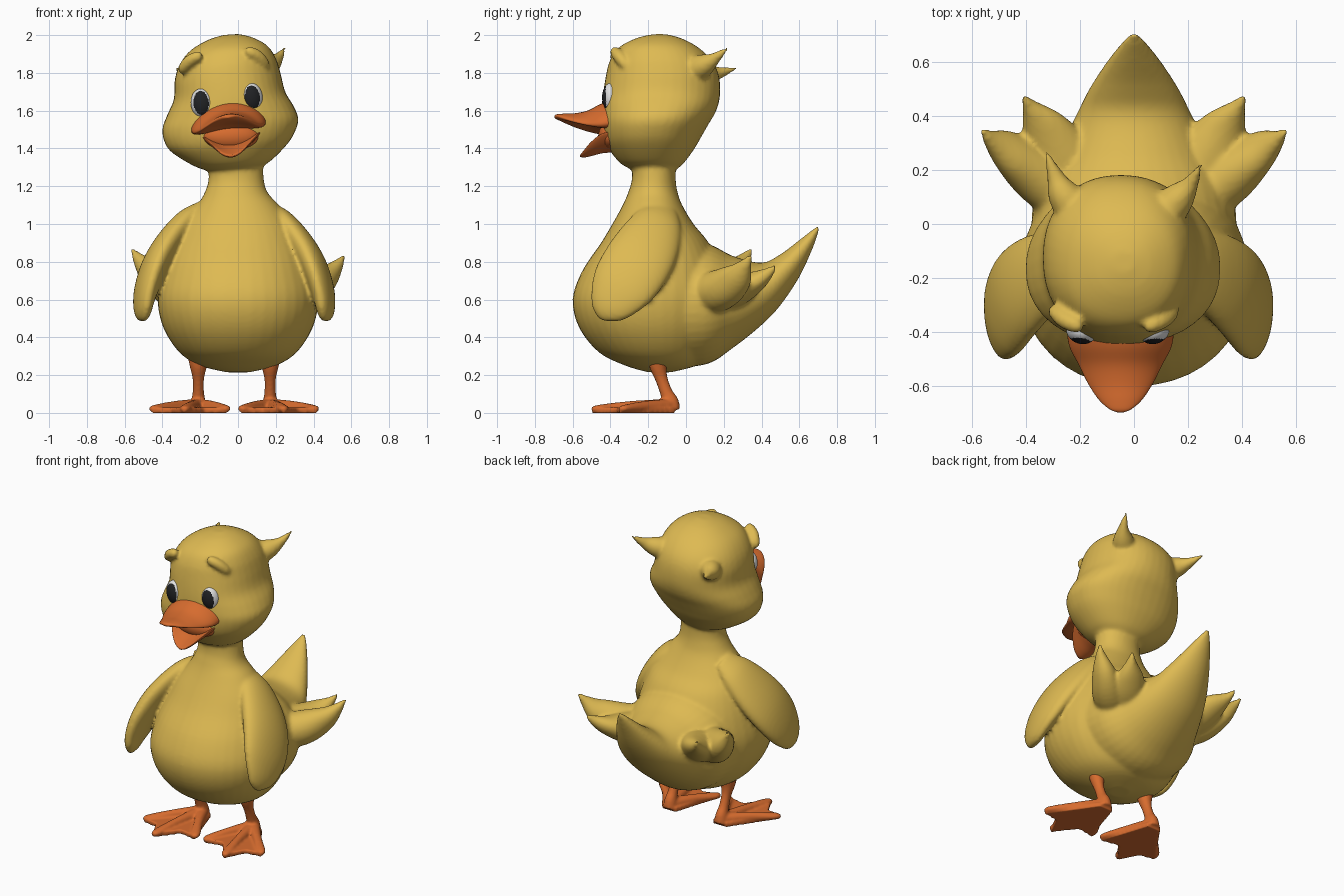
import bpy, bmesh, math
from mathutils import Vector, Matrix


def material(name, col):
    m = bpy.data.materials.new(name)
    m.diffuse_color = (*col, 1)
    return m


YELLOW = material("yellow_down", (0.73, 0.49, 0.085))
ORANGE = material("orange_skin", (0.68, 0.15, 0.028))
WHITE = material("eye_white", (0.75, 0.75, 0.75))
BLACK = material("pupil_black", (0.015, 0.016, 0.018))
SEG = 40


def spline(rows, n=5):
    """Smoothly interpolate every column of a section list."""
    out = []
    for i in range(len(rows) - 1):
        p = [rows[max(i - 1, 0)], rows[i], rows[i + 1], rows[min(i + 2, len(rows) - 1)]]
        for k in range(n):
            t = k / n
            out.append([0.5 * (2 * b + (c - a) * t + (2 * a - 5 * b + 4 * c - d) * t * t
                               + (3 * b - a - 3 * c + d) * t ** 3) for a, b, c, d in zip(*p)])
    out.append(list(rows[-1]))
    return out


def skin(bm, rings):
    rs = [[bm.verts.new(v) for v in r] for r in rings]
    for a, b in zip(rs, rs[1:]):
        for i in range(len(a)):
            j = (i + 1) % len(a)
            bm.faces.new((a[i], a[j], b[j], b[i]))
    bm.faces.new(rs[0][::-1])
    bm.faces.new(rs[-1])


def circle(power=2.0):
    for i in range(SEG):
        a = 2 * math.pi * i / SEG
        c, s = math.cos(a), math.sin(a)
        yield (math.copysign(abs(c) ** (2 / power), c), math.copysign(abs(s) ** (2 / power), s))


def z_loft(bm, rows, slope=0.0, power=2.1):
    """Rows: z, front y, back y, half width, centre x."""
    skin(bm, [[(cx + w * c, (f + b) / 2 + (b - f) / 2 * s, z + slope * w * c)
               for c, s in circle(power)] for z, f, b, w, cx in spline(rows)])


def y_loft(bm, rows, cx=0.0, slope=0.0):
    """Rows: y, bottom z, top z, half width, droop of the side edges."""
    skin(bm, [[(cx + w * c, y, (lo + hi) / 2 + (hi - lo) / 2 * s - d * c * c + slope * w * c)
               for c, s in circle()] for y, lo, hi, w, d in spline(rows)])


def tube(bm, rows, wide=(1, 0, 0), mirror=None, cx=0.0):
    """Rows: x, y, z, wide radius, thin radius."""
    wide = Vector(wide)
    if mirror:
        rows = [(cx + mirror * r[0], *r[1:]) for r in rows]
        wide.x *= mirror
    rows = spline(rows)
    pts = [Vector(r[:3]) for r in rows]
    rings = []
    for i, r in enumerate(rows):
        t = (pts[min(i + 1, len(pts) - 1)] - pts[max(i - 1, 0)]).normalized()
        u = (wide - t * wide.dot(t)).normalized()
        v = t.cross(u)
        rings.append([pts[i] + u * (r[3] * c) + v * (r[4] * s) for c, s in circle()])
    skin(bm, rings)


def finish(bm, name, mat, voxel=None, smooth=3):
    bmesh.ops.recalc_face_normals(bm, faces=bm.faces)
    me = bpy.data.meshes.new(name)
    bm.to_mesh(me)
    bm.free()
    me.materials.append(mat)
    ob = bpy.data.objects.new(name, me)
    bpy.context.collection.objects.link(ob)
    bpy.context.view_layer.objects.active = ob
    if voxel:
        m = ob.modifiers.new("fuse", 'REMESH')
        m.mode, m.voxel_size = 'VOXEL', voxel
        s = ob.modifiers.new("soften", 'SMOOTH')
        s.factor, s.iterations = 0.5, smooth
        for mod in ("fuse", "soften"):
            bpy.ops.object.modifier_apply(modifier=mod)
    for p in ob.data.polygons:
        p.use_smooth = True
    return ob


# Body, neck and head, fused into one soft skin
bm = bmesh.new()
z_loft(bm, [(0.215, -0.20, -0.08, 0.06, 0), (0.25, -0.32, 0.05, 0.20, 0), (0.32, -0.46, 0.13, 0.31, 0),
            (0.45, -0.565, 0.19, 0.395, 0), (0.60, -0.60, 0.21, 0.425, 0), (0.75, -0.55, 0.19, 0.395, 0),
            (0.90, -0.45, 0.12, 0.34, 0), (1.0, -0.39, 0.04, 0.29, 0), (1.1, -0.335, -0.02, 0.215, 0),
            (1.17, -0.305, -0.045, 0.165, -0.01), (1.25, -0.285, -0.055, 0.145, -0.01),
            (1.40, -0.29, -0.05, 0.15, -0.02)])
z_loft(bm, [(1.29, -0.29, -0.05, 0.14, -0.02), (1.325, -0.35, -0.01, 0.21, -0.03),
            (1.40, -0.41, 0.045, 0.305, -0.045), (1.46, -0.435, 0.08, 0.345, -0.045),
            (1.53, -0.445, 0.12, 0.36, -0.04), (1.60, -0.445, 0.16, 0.335, -0.04),
            (1.68, -0.44, 0.18, 0.295, -0.045), (1.78, -0.425, 0.175, 0.28, -0.055),
            (1.86, -0.405, 0.14, 0.255, -0.055), (1.93, -0.36, 0.07, 0.205, -0.05),
            (1.98, -0.27, -0.02, 0.12, -0.045), (2.003, -0.18, -0.10, 0.04, -0.04)], 0.07, 2.2)
# Rump and tail
y_loft(bm, [(-0.15, 0.24, 0.93, 0.38, 0), (0.1, 0.255, 0.90, 0.37, 0), (0.25, 0.345, 0.83, 0.29, 0),
            (0.4, 0.465, 0.795, 0.215, 0), (0.5, 0.57, 0.84, 0.165, 0), (0.6, 0.72, 0.915, 0.10, 0),
            (0.67, 0.87, 0.97, 0.045, 0), (0.705, 0.97, 0.995, 0.012, 0)])
for s in (-1, 1):
    # Wings
    tube(bm, [(0.17, -0.12, 1.09, 0.07, 0.03), (0.25, -0.15, 1.01, 0.13, 0.065),
              (0.34, -0.20, 0.90, 0.17, 0.075), (0.41, -0.26, 0.79, 0.185, 0.075),
              (0.455, -0.33, 0.68, 0.175, 0.065), (0.475, -0.39, 0.59, 0.135, 0.05),
              (0.475, -0.43, 0.53, 0.085, 0.035), (0.47, -0.45, 0.495, 0.02, 0.012)],
         (0.25, 0.87, -0.5), s, -0.02)
    # Two-pointed side feathers
    dz = 0.035 if s < 0 else 0
    tube(bm, [(0.20, 0.06, 0.62, 0.10, 0.11), (0.35, 0.18, 0.65 + dz / 2, 0.105, 0.11),
              (0.46, 0.265, 0.71 + dz, 0.07, 0.085), (0.53, 0.315, 0.785 + dz, 0.03, 0.035),
              (0.56, 0.345, 0.835 + dz, 0.008, 0.008)], mirror=s)
    tube(bm, [(0.18, 0.10, 0.62, 0.11, 0.11), (0.27, 0.25, 0.65 + dz / 2, 0.12, 0.095),
              (0.335, 0.36, 0.69 + dz, 0.085, 0.06), (0.385, 0.435, 0.74 + dz, 0.03, 0.03),
              (0.41, 0.475, 0.78 + dz, 0.008, 0.008)], mirror=s)
    # Brows
    h = 0.012 * s
    tube(bm, [(0.115, -0.375, 1.905 + h, 0.015, 0.015), (0.135, -0.375, 1.90 + h, 0.028, 0.028),
              (0.18, -0.355, 1.875 + h, 0.032, 0.032), (0.215, -0.325, 1.835 + h, 0.028, 0.028),
              (0.228, -0.315, 1.81 + h, 0.012, 0.012)], (0, 1, 0), s, -0.075)
# Head tufts
tube(bm, [(0.10, 0.03, 1.81, 0.08, 0.08), (0.165, 0.095, 1.84, 0.06, 0.06),
          (0.21, 0.15, 1.875, 0.03, 0.033), (0.25, 0.225, 1.935, 0.006, 0.006)])
tube(bm, [(-0.20, 0.03, 1.77, 0.08, 0.08), (-0.26, 0.11, 1.79, 0.06, 0.06),
          (-0.29, 0.175, 1.80, 0.033, 0.033), (-0.325, 0.27, 1.825, 0.006, 0.006)])
finish(bm, "body_and_head", YELLOW, 0.012, 4)

# Legs with webbed feet
for s, side in ((-1, "left"), (1, "right")):
    bm = bmesh.new()
    tube(bm, [(0.19, -0.15, 0.32, 0.06, 0.06), (0.19, -0.148, 0.25, 0.046, 0.046),
              (0.19, -0.13, 0.18, 0.03, 0.033), (0.19, -0.105, 0.11, 0.03, 0.033),
              (0.19, -0.085, 0.06, 0.038, 0.045), (0.19, -0.075, 0.012, 0.045, 0.045)], mirror=s, cx=-0.02)
    toes = [(0.035, -0.385), (0.265, -0.50), (0.44, -0.35)]
    for x, y in toes:
        tube(bm, [(0.19, -0.08, 0.04, 0.04, 0.035), (0.5 * (x + 0.19), 0.5 * (y - 0.08), 0.033, 0.028, 0.03),
                  (x * 0.9 + 0.019, y * 0.9 - 0.008, 0.023, 0.03, 0.02), (x, y, 0.018, 0.012, 0.012)],
             mirror=s, cx=-0.02)
    web = [(0.14, -0.06), toes[0], (0.155, -0.36), toes[1], (0.335, -0.37), toes[2], (0.24, -0.06)]
    skin(bm, [[(-0.02 + s * x, y, z) for x, y in web] for z in (0.0, 0.028)])
    finish(bm, side + "_leg_and_foot", ORANGE, 0.009, 2)

# Bill: drooping upper half, scooped lower half, mouth lining
bm = bmesh.new()
y_loft(bm, [(-0.37, 1.49, 1.66, 0.20, 0.05), (-0.45, 1.505, 1.635, 0.19, 0.06),
            (-0.52, 1.525, 1.60, 0.155, 0.05), (-0.59, 1.535, 1.585, 0.12, 0.03),
            (-0.65, 1.545, 1.583, 0.08, 0.012), (-0.685, 1.555, 1.58, 0.04, 0),
            (-0.697, 1.562, 1.572, 0.01, 0)], -0.05, 0.11)
finish(bm, "upper_bill", ORANGE)
bm = bmesh.new()
y_loft(bm, [(-0.36, 1.38, 1.43, 0.16, -0.07), (-0.44, 1.375, 1.42, 0.145, -0.07),
            (-0.50, 1.36, 1.395, 0.105, -0.05), (-0.54, 1.352, 1.377, 0.06, -0.02),
            (-0.56, 1.355, 1.367, 0.015, 0)], -0.035, 0.08)
finish(bm, "lower_bill", ORANGE)
bm = bmesh.new()
bmesh.ops.create_uvsphere(bm, u_segments=32, v_segments=16, radius=1,
                          matrix=Matrix.Translation((-0.04, -0.40, 1.465)) @ Matrix.Diagonal((0.15, 0.065, 0.075, 1)))
finish(bm, "mouth_lining", ORANGE)

# Eyes, pupil faces picked by direction
for s, side in ((-1, "left"), (1, "right")):
    bm = bmesh.new()
    bmesh.ops.create_uvsphere(bm, u_segments=64, v_segments=48, radius=1)
    pupil = []
    for f in bm.faces:
        c = f.calc_center_median()
        if c.y < 0 and ((c.x + 0.16 * s) / 0.70) ** 2 + (c.z / 0.84) ** 2 < 1:
            f.material_index = 1
    place = (Matrix.Translation((-0.06 + 0.135 * s, -0.398, 1.655 + 0.015 * s))
             @ Matrix.Rotation(math.radians(18 * s), 4, 'Z') @ Matrix.Rotation(math.radians(-5), 4, 'Y')
             @ Matrix.Diagonal((0.056, 0.045, 0.076, 1)))
    bm.transform(place)
    finish(bm, side + "_eye", WHITE).data.materials.append(BLACK)
